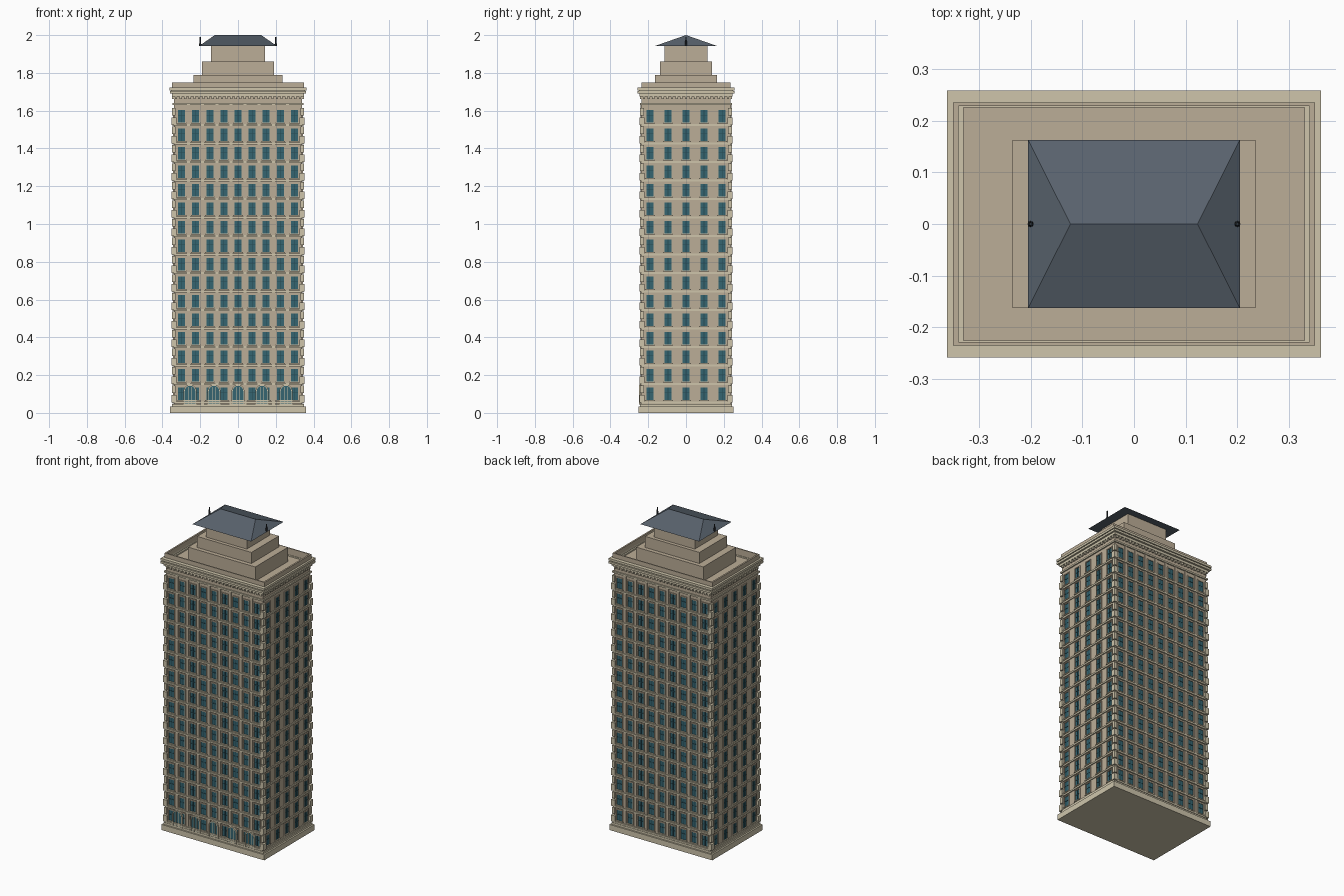
import bpy, bmesh, math
from mathutils import Matrix, Vector

if "Cube" in bpy.data.objects:
    bpy.data.objects.remove(bpy.data.objects["Cube"])


def material(name, rgb):
    m = bpy.data.materials.new(name)
    m.diffuse_color = (*rgb, 1)
    m.use_nodes = True
    m.node_tree.nodes["Principled BSDF"].inputs["Base Color"].default_value = m.diffuse_color
    return m


STONE = material("tan_stone", (0.50, 0.42, 0.31))
TRIM = material("cream_trim", (0.62, 0.56, 0.41))
GLASS = material("teal_glass", (0.035, 0.13, 0.165))
BAR = material("dark_teal_bar", (0.02, 0.07, 0.09))
SLATE = material("slate", (0.10, 0.125, 0.155))
DARK = material("dark_metal", (0.03, 0.035, 0.04))

HX, HY = 0.34, 0.235            # half sizes of the shaft
FLOORS, PITCH, Z0 = 16, 0.0979, 0.103
# each face: rotation, distance from the axis, half length, window columns, column spacing
FACES = {
    "front": (0, HY, HX, 9, 0.0747),
    "back": (math.pi, HY, HX, 9, 0.0747),
    "right": (math.pi / 2, HX, HY, 5, 0.0954),
    "left": (-math.pi / 2, HX, HY, 5, 0.0954),
}
parts = {}


def part(name, mat):
    if name not in parts:
        parts[name] = (bmesh.new(), mat)
    return parts[name][0]


def box(bm, x0, x1, y0, y1, z0, z1, rot=None):
    m = Matrix.Translation(((x0 + x1) / 2, (y0 + y1) / 2, (z0 + z1) / 2)) @ \
        Matrix.Diagonal((x1 - x0, y1 - y0, z1 - z0, 1))
    bmesh.ops.create_cube(bm, size=1, matrix=rot @ m if rot else m)


def slab(bm, hx, hy, z0, z1):
    box(bm, -hx, hx, -hy, hy, z0, z1)


def on_face(bm, face, u0, u1, z0, z1, out, inset=0.004):
    """Box on a wall: u runs along the wall, out is how far it projects."""
    rot, dist = FACES[face][:2]
    box(bm, u0, u1, -dist - out, -dist + inset, z0, z1, Matrix.Rotation(rot, 4, 'Z'))


def rim(bm, ox, oy, ix, iy, z0, z1):
    """Rectangular ring"""
    for s in (-1, 1):
        box(bm, -ox, ox, *sorted((s * iy, s * oy)), z0, z1)
        box(bm, *sorted((s * ix, s * ox)), -iy, iy, z0, z1)


# base plinth and shaft
base = part("base_plinth", TRIM)
slab(base, 0.36, 0.252, 0, 0.035)
slab(base, 0.35, 0.243, 0.035, 0.048)
slab(part("tower_shaft", STONE), HX, HY, 0.03, 1.70)

# windows, sills, floor bands and pilasters
for face, (rot, dist, half, cols, step) in FACES.items():
    long_side = cols == 9
    for f in range(FLOORS):
        zc = Z0 + f * PITCH
        lo, hi = zc - 0.034, zc + 0.034
        for c in range(cols):
            u = (c - (cols - 1) / 2) * step
            w = 0.0215
            on_face(part("window_glass", GLASS), face, u - w, u + w, lo, hi, 0.001)
            bars = part("window_bars", BAR)
            on_face(bars, face, u - 0.0015, u + 0.0015, lo, hi, 0.003)
            on_face(bars, face, u - w, u + w, zc + 0.002, zc + 0.005, 0.003)
            fr = part("window_frames", STONE)
            for s in (-1, 1):
                a, b = sorted((u + s * (w - 0.003), u + s * (w + 0.002)))
                on_face(fr, face, a, b, lo, hi, 0.005)
            on_face(fr, face, u - w - 0.002, u + w + 0.002, hi - 0.002, hi + 0.004, 0.005)
            on_face(part("window_sills", TRIM), face, u - w - 0.004, u + w + 0.004,
                    lo - 0.006, lo, 0.008)
        on_face(part("floor_bands", TRIM), face, -half, half, lo - 0.019, lo - 0.009,
                0.009 if long_side else 0.006)
    if long_side:
        for c in range(cols - 1):
            u = (c - (cols - 2) / 2) * step
            on_face(part("pilasters", STONE), face, u - 0.008, u + 0.008, 0.045, 1.63, 0.005)

# corner quoins, alternating long and short
quoins = part("corner_quoins", TRIM)
for i in range(FLOORS * 2):
    z = 0.056 + i * PITCH / 2
    d = 0.004 if i % 2 else 0
    for sx in (-1, 1):
        for sy in (-1, 1):
            box(quoins, *sorted((sx * (0.326 + d), sx * (0.353 - d))),
                *sorted((sy * (0.219 + d), sy * (0.247 - d))), z, z + 0.040)


# ground floor arches on the front
def arch_points(r, z0, spring, n=12):
    pts = [(-r, z0)]
    pts += [(-r * math.cos(math.pi * k / n), spring + r * math.sin(math.pi * k / n))
            for k in range(n + 1)]
    return pts + [(r, z0)]


def extrude(bm, faces, dy):
    r = bmesh.ops.extrude_face_region(bm, geom=faces)
    vs = [v for v in r["geom"] if isinstance(v, bmesh.types.BMVert)]
    bmesh.ops.translate(bm, vec=(0, dy, 0), verts=vs)


for i in range(-2, 3):
    cx = i * 0.127
    glass, ring = part("arch_glass", GLASS), part("arch_frames", TRIM)
    place = lambda bm, pts, y: [bm.verts.new((cx + x, y, z)) for x, z in pts]
    inner = arch_points(0.028, 0.045, 0.115)
    extrude(glass, [glass.faces.new(place(glass, inner, -HY - 0.007))], 0.01)
    a = place(ring, inner, -HY - 0.013)
    b = place(ring, arch_points(0.034, 0.045, 0.115), -HY - 0.013)
    extrude(ring, [ring.faces.new((a[k], a[k + 1], b[k + 1], b[k]))
                   for k in range(len(a) - 1)], 0.016)
    for u in (-0.010, 0.010):
        on_face(ring, "front", cx + u - 0.0015, cx + u + 0.0015, 0.045, 0.138, 0.010)
    on_face(ring, "front", cx - 0.028, cx + 0.028, 0.062, 0.068, 0.010)

# cornice mouldings and dentils
cornice = part("cornice", TRIM)
rim(cornice, 0.348, 0.243, 0.33, 0.225, 1.63, 1.64)
rim(cornice, 0.350, 0.246, 0.33, 0.225, 1.675, 1.69)
rim(cornice, 0.361, 0.258, 0.33, 0.225, 1.69, 1.703)
rim(cornice, 0.354, 0.250, 0.33, 0.225, 1.703, 1.708)
rim(cornice, 0.362, 0.258, 0.34, 0.228, 1.708, 1.722)
for face, (rot, dist, half, cols, step) in FACES.items():
    n = 28 if cols == 9 else 19
    for k in range(n):
        u = -half + (k + 0.5) * 2 * half / n
        on_face(part("dentils", TRIM), face, u - 0.006, u + 0.006, 1.661, 1.676, 0.009)

# roof parapet and stepped setbacks
rim(part("parapet", STONE), 0.35, HY, 0.34, 0.228, 1.70, 1.75)
tiers = part("stepped_tiers", STONE)
for hx, hy, z0, z1 in ((0.235, 0.163, 1.69, 1.79), (0.19, 0.137, 1.79, 1.86),
                       (0.142, 0.115, 1.86, 1.944)):
    slab(tiers, hx, hy, z0, z1)

# hipped roof
roof = part("hipped_roof", SLATE)
e = [roof.verts.new((x, y, 1.943)) for x, y in
     ((-0.205, -0.163), (0.205, -0.163), (0.205, 0.163), (-0.205, 0.163))]
r0, r1 = roof.verts.new((-0.123, 0, 2.0)), roof.verts.new((0.123, 0, 2.0))
for f in ((e[0], e[1], r1, r0), (e[1], e[2], r1), (e[2], e[3], r0, r1),
          (e[3], e[0], r0), e[::-1]):
    roof.faces.new(f)

# finials at the roof ends
for s in (-1, 1):
    bmesh.ops.create_cone(part("roof_finials", DARK), cap_ends=True, segments=8,
                          radius1=0.006, radius2=0.003, depth=0.047,
                          matrix=Matrix.Translation((s * 0.2, 0, 1.967)))

# turn every part into an object
for name, (bm, mat) in parts.items():
    bmesh.ops.recalc_face_normals(bm, faces=bm.faces)
    me = bpy.data.meshes.new(name)
    bm.to_mesh(me)
    bm.free()
    me.materials.append(mat)
    bpy.context.collection.objects.link(bpy.data.objects.new(name, me))
